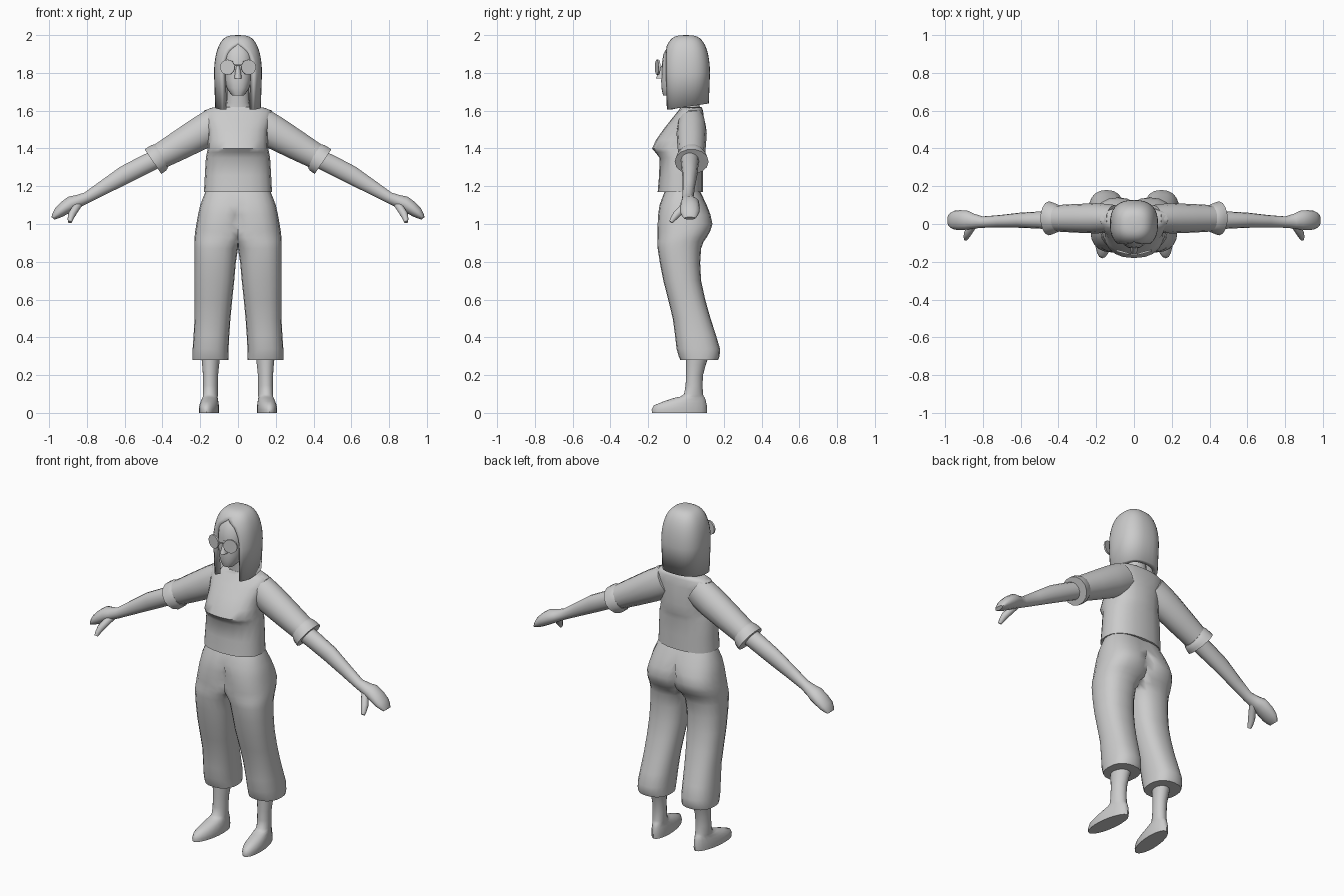
import bpy, bmesh, math
from mathutils import Vector, Matrix

cube = bpy.data.objects.get("Cube")
if cube:
    bpy.data.objects.remove(cube, do_unlink=True)

GREY = (.6, .6, .6, 1)
material = bpy.data.materials.new("plain_grey")
material.use_nodes = True
material.diffuse_color = GREY
material.node_tree.nodes["Principled BSDF"].inputs["Base Color"].default_value = GREY


def signed_power(value, power):
    return math.copysign(abs(value) ** power, value)


def refine(keys):
    """Insert a smoothly curved midpoint between each pair of keys."""
    result = []
    for i in range(len(keys) - 1):
        before, start = keys[max(i - 1, 0)], keys[i]
        end, after = keys[i + 1], keys[min(i + 2, len(keys) - 1)]
        middle = [(9 * (s + e) - b - a) / 16
                  for b, s, e, a in zip(before, start, end, after)]
        result += [start, middle]
    return result + [keys[-1]]


def skin(rings, closed=True):
    """Bridge equal rings of points with quads, capping closed ones."""
    bm = bmesh.new()
    rows = [[bm.verts.new(point) for point in ring] for ring in rings]
    count = len(rows[0])
    for lower, upper in zip(rows, rows[1:]):
        for i in range(count if closed else count - 1):
            j = (i + 1) % count
            bm.faces.new((lower[i], lower[j], upper[j], upper[i]))
    if closed:
        bm.faces.new(rows[0])
        bm.faces.new(rows[-1])
    return bm


def level(z, inner, outer, front, back, power=.85, shear=0, sides=20):
    """Horizontal rounded ring between the given limits."""
    ring = []
    for i in range(sides):
        angle = math.tau * i / sides
        across = signed_power(math.cos(angle), power)
        along = signed_power(math.sin(angle), power)
        x = (inner + outer + (outer - inner) * across) / 2
        y = (front + back + (back - front) * along) / 2
        ring.append(Vector((x - shear * y, y, z)))
    return ring


def stack(keys, power=.85):
    """Symmetric form from keys of height, half width, front and back."""
    return skin([level(z, -half, half, front, back, power)
                 for z, half, front, back in refine(keys)])


def tube(keys, sides=14):
    """Limb from keys of x, y, z, radius in the front plane and in depth."""
    path = refine(keys)
    rings = []
    for i, (x, y, z, radius, depth) in enumerate(path):
        previous, following = path[max(i - 1, 0)], path[min(i + 1, len(path) - 1)]
        along = (Vector(following[:3]) - Vector(previous[:3])).normalized()
        side = Vector((0, 1, 0))
        side = (side - along * side.dot(along)).normalized()
        up = side.cross(along)
        ring = []
        for k in range(sides):
            angle = math.tau * k / sides
            ring.append(Vector((x, y, z)) + side * depth * math.cos(angle)
                        + up * radius * math.sin(angle))
        rings.append(ring)
    return skin(rings)


def finish(name, bm, mirror=False, thickness=0, angle=45):
    bmesh.ops.remove_doubles(bm, verts=bm.verts, dist=.0005)
    bmesh.ops.recalc_face_normals(bm, faces=bm.faces)
    mesh = bpy.data.meshes.new(name)
    bm.to_mesh(mesh)
    bm.free()
    mesh.materials.append(material)
    part = bpy.data.objects.new(name, mesh)
    bpy.context.collection.objects.link(part)
    if thickness:
        part.modifiers.new("Thickness", 'SOLIDIFY').thickness = thickness
    if mirror:
        part.modifiers.new("Mirror", 'MIRROR').use_clip = True
    bpy.ops.object.select_all(action='DESELECT')
    part.select_set(True)
    bpy.context.view_layer.objects.active = part
    bpy.ops.object.shade_smooth_by_angle(angle=math.radians(angle))


# Shirt: hem, under-bust fold, bust, chest, shoulders, collar
finish("shirt_body", stack([
    (1.17, .18, -.15, .09), (1.35, .17, -.14, .09), (1.4, .16, -.18, .1),
    (1.5, .16, -.12, .1), (1.6, .18, -.04, .09), (1.62, .09, -.03, .08)]))

# Sleeves and their flared cuffs
finish("sleeves", tube([
    (.1, .03, 1.54, .09, .07), (.2, .03, 1.48, .09, .08), (.41, .03, 1.36, .07, .07)]), mirror=True)
finish("sleeve_cuffs", tube([
    (.4, .03, 1.36, .07, .07), (.42, .03, 1.35, .08, .08), (.45, .03, 1.33, .08, .09)]), mirror=True)

# Bare arms running into mitten hands
finish("arms_and_hands", tube([
    (.42, .02, 1.35, .05, .05), (.6, .02, 1.26, .05, .04), (.8, .01, 1.14, .03, .03),
    (.88, .02, 1.11, .04, .05), (.95, .02, 1.06, .03, .05), (.98, .02, 1.03, .01, .03)]), mirror=True)
finish("thumbs", tube([
    (.84, .01, 1.11, .02, .02), (.88, -.05, 1.05, .02, .02), (.89, -.08, 1.01, .01, .01)]), mirror=True)

# Trousers: one half from hem to waist, joined at the centre line
half_trousers = refine([
    (.28, .05, .24, -.03, .17), (.34, .05, .24, -.05, .18), (.5, .04, .23, -.07, .13),
    (.7, .02, .23, -.12, .08), (.87, 0, .23, -.15, .08), (.93, -.05, .23, -.15, .11),
    (1, -.05, .22, -.15, .14), (1.1, -.1, .2, -.14, .11), (1.2, -.1, .16, -.1, .06)])
bm = skin([level(*key) for key in half_trousers])
for vert in bm.verts:
    vert.co.x = max(vert.co.x, 0)
inside = [face for face in bm.faces if not any(vert.co.x for vert in face.verts)]
bmesh.ops.delete(bm, geom=inside, context='FACES')
finish("trousers", bm, mirror=True, angle=60)

# Feet rising into the lower legs, toes turned slightly out
finish("feet_and_legs", skin([level(*key, power=1, shear=.1) for key in refine([
    (0, .1, .2, -.18, .11), (.04, .1, .2, -.17, .11), (.08, .11, .19, -.06, .1),
    (.1, .11, .19, -.01, .09), (.2, .11, .19, 0, .09), (.3, .1, .2, 0, .12)])]), mirror=True)

# Neck, head and nose
finish("neck", stack([(1.58, .09, -.03, .08), (1.64, .06, -.03, .07), (1.76, .06, -.04, .06)], power=1))
finish("head", stack([
    (1.68, .03, -.12, -.05), (1.72, .06, -.13, .02), (1.8, .08, -.13, .08),
    (1.9, .08, -.12, .08), (1.96, .04, -.08, .04)]))
finish("nose", stack([(1.77, .02, -.16, -.1), (1.84, .01, -.13, -.1)], power=1))


def hair_arc(z, size, gap, slope=0, columns=28):
    """Arc around the head, left open at the face by the gap angle."""
    arc = []
    for i in range(columns + 1):
        angle = gap + (math.tau - 2 * gap) * i / columns
        x = size * signed_power(math.sin(angle), .8)
        y = -size * signed_power(math.cos(angle), .8)
        arc.append((x, y, z + slope * y))
    return arc


# Bobbed hair: straight sides under a dome, with an arched face opening
RADIUS, OPENING, STEPS = .127, .64, 12
arcs = [hair_arc(1.62, RADIUS - .006, OPENING, slope=.15)]
for step in range(STEPS + 1):
    angle = math.pi / 2 * step / STEPS
    rise = math.sin(angle)
    gap = OPENING * math.sqrt(max(0, 1 - (rise / .72) ** 2))
    arcs.append(hair_arc(1.8 + rise / 5, RADIUS * max(0, math.cos(angle)) ** .6, gap))
finish("hair", skin(arcs, closed=False), thickness=.03)

# Round glasses: lenses turned slightly outward, bridge and temples
bm = bmesh.new()
bmesh.ops.create_cone(
    bm, cap_ends=True, segments=20, radius1=.04, radius2=.04, depth=.01,
    matrix=Matrix.Translation((.055, -.15, 1.83))
    @ Matrix.Rotation(math.radians(15), 4, 'Z') @ Matrix.Rotation(math.pi / 2, 4, 'X'))
finish("lenses", bm, mirror=True)
WIRE = .004
finish("glasses_bridge", tube([(x, -.16, 1.84, WIRE, WIRE) for x in (-.02, .02)], sides=8))
finish("glasses_temples", tube([(.09, y, 1.84, WIRE, WIRE) for y in (-.14, -.06)], sides=8), mirror=True)
